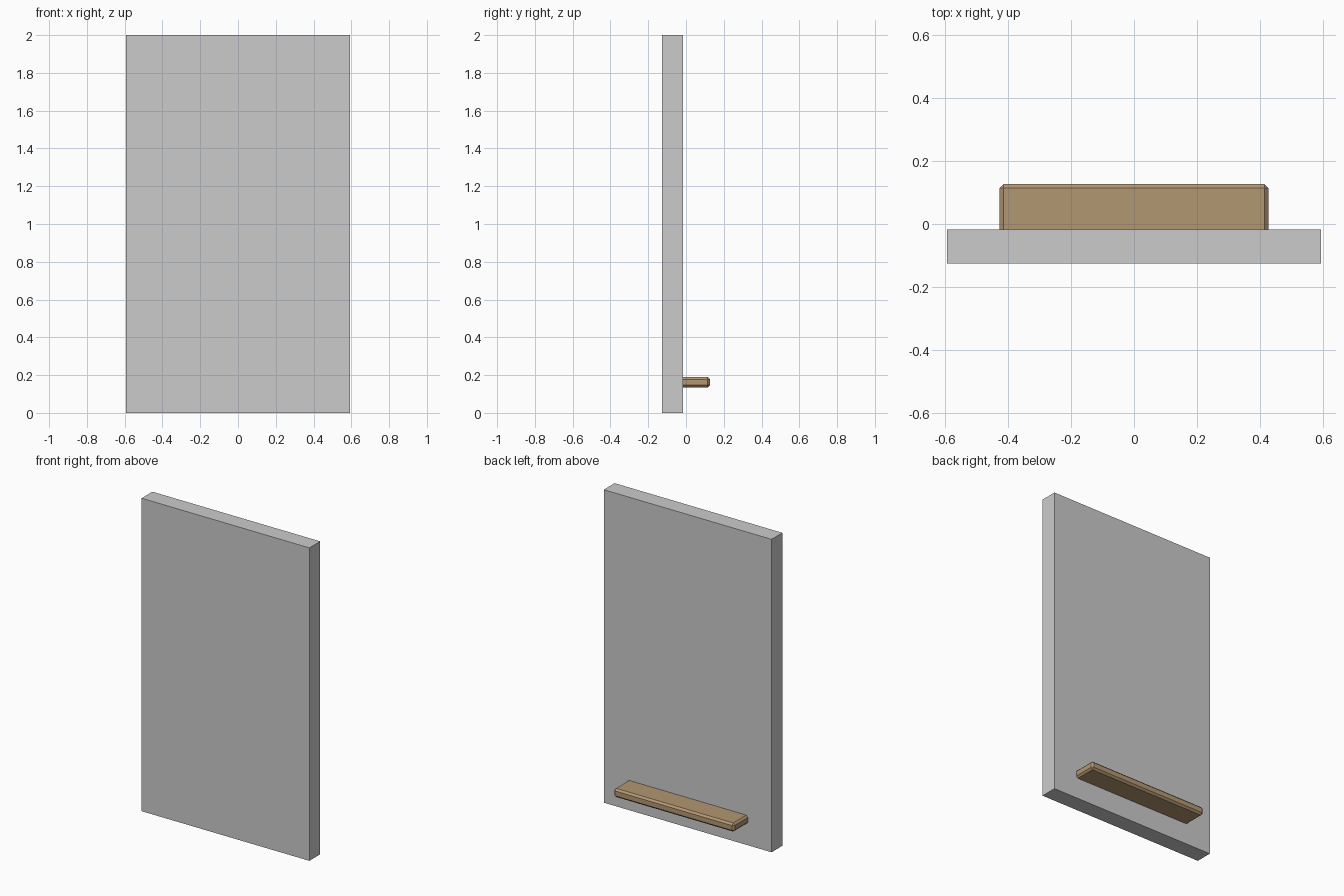
import bpy

if "Cube" in bpy.data.objects:
    bpy.data.objects.remove(bpy.data.objects["Cube"])

W, H = 1.186, 2.0          # panel width and height
Y0, Y1 = -0.126, -0.017    # panel front and back


def box(name, x, y, z, mat=None):
    """Box from (min, max) ranges."""
    bpy.ops.mesh.primitive_cube_add(size=1)
    o = bpy.context.object
    o.name = name
    for v in o.data.vertices:
        v.co = [r[0] if c < 0 else r[1] for c, r in zip(v.co, (x, y, z))]
    if mat:
        o.data.materials.append(mat)
    return o


wood = bpy.data.materials.new("wood")
wood.diffuse_color = (0.45, 0.31, 0.17, 1)
wood.use_nodes = True
wood.node_tree.nodes["Principled BSDF"].inputs["Base Color"].default_value = wood.diffuse_color

# Main grey panel
box("panel", (-W / 2, W / 2), (Y0, Y1), (0, H))

# Wooden frame inlaid practically flush with both panel faces
a, b, e = 0.02, 0.06, 0.0004
y = (Y0 + e, Y1 - e)
for side in (-1, 1):
    xs = sorted((side * (W / 2 - a), side * (W / 2 - b)))
    box("frame_stile", xs, y, (a, H - a), wood)
for name, z in (("frame_bottom_rail", (a, b)), ("frame_top_rail", (H - b, H - a))):
    box(name, (-W / 2 + b, W / 2 - b), y, z, wood)

# Chamfered shelf, let into the back of the panel
shelf = box("shelf", (-0.426, 0.426), (-0.045, 0.127), (0.135, 0.19), wood)
bev = shelf.modifiers.new("chamfer", 'BEVEL')
bev.width = 0.012
bev.segments = 1
